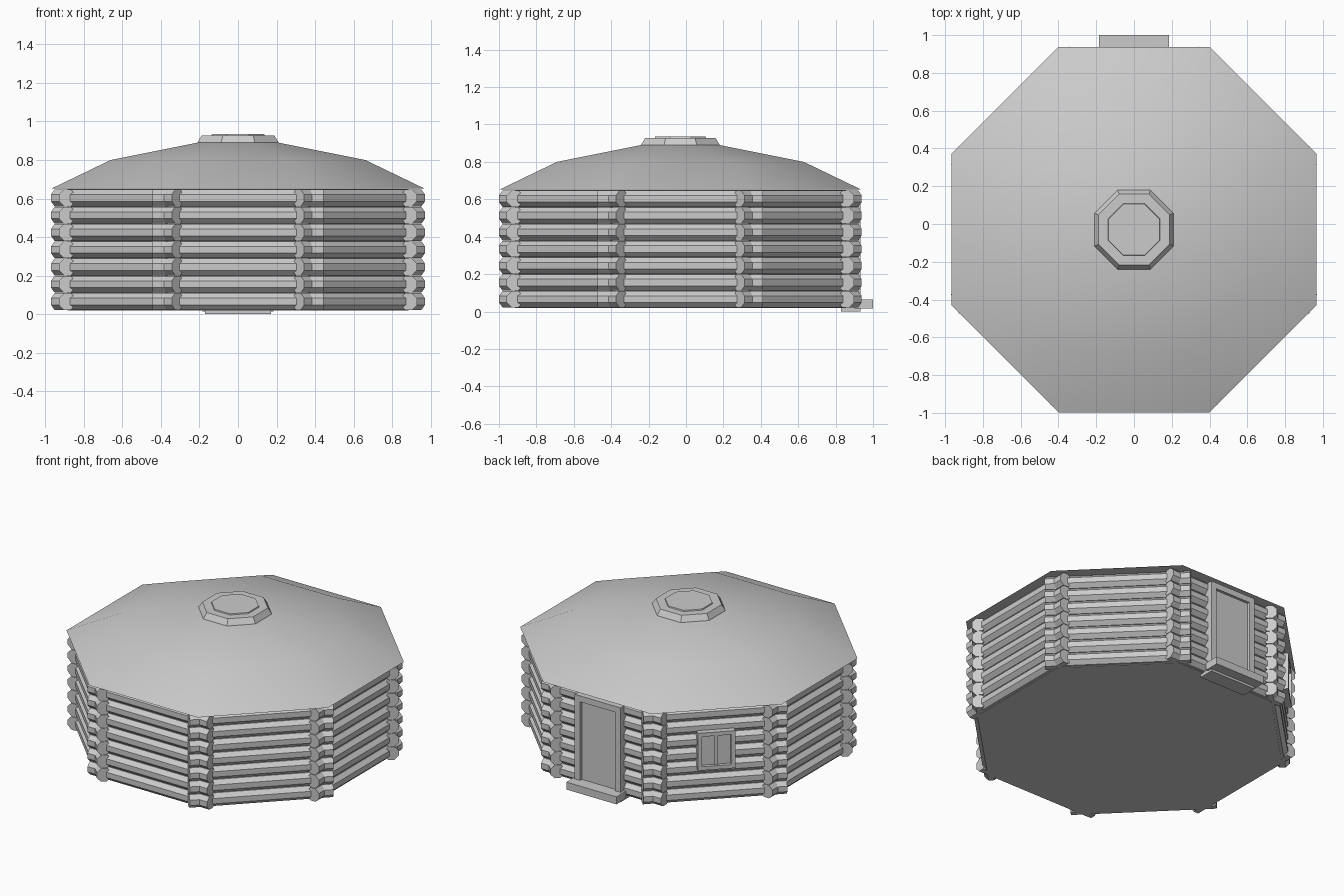
import bpy, bmesh, math
from mathutils import Matrix

if "Cube" in bpy.data.objects:
    bpy.data.objects.remove(bpy.data.objects["Cube"])

CY = -0.03                      # centre of the octagon in y
A = 0.885                       # apothem of the log centre lines
K = math.cos(math.pi / 8)


def finish(bm, name, smooth=None):
    bmesh.ops.recalc_face_normals(bm, faces=bm.faces)
    me = bpy.data.meshes.new(name)
    bm.to_mesh(me)
    bm.free()
    ob = bpy.data.objects.new(name, me)
    bpy.context.collection.objects.link(ob)
    if smooth:
        bpy.ops.object.select_all(action='DESELECT')
        ob.select_set(True)
        bpy.context.view_layer.objects.active = ob
        bpy.ops.object.shade_smooth_by_angle(angle=math.radians(smooth))
    return ob


def octagon_stack(name, profile, smooth=None):
    """Closed octagonal solid from (apothem, z) rings."""
    bm = bmesh.new()
    rings = []
    for ap, z in profile:
        rings.append([bm.verts.new((ap / K * math.cos((i + .5) * math.pi / 4),
                                    CY + ap / K * math.sin((i + .5) * math.pi / 4), z))
                      for i in range(8)])
    for lo, hi in zip(rings, rings[1:]):
        for i in range(8):
            j = (i + 1) % 8
            bm.faces.new((lo[i], lo[j], hi[j], hi[i]))
    bm.faces.new(rings[0][::-1])
    bm.faces.new(rings[-1])
    return finish(bm, name, smooth)


def wall_matrix(side):
    """Local frame of a wall: x outward, y along the wall, z up."""
    return Matrix.Translation((0, CY, 0)) @ Matrix.Rotation(side * math.pi / 4, 4, 'Z')


def wall_boxes(name, side, boxes):
    """Boxes given as (out0, out1, along0, along1, z0, z1) on one wall."""
    bm = bmesh.new()
    for x0, x1, y0, y1, z0, z1 in boxes:
        m = (wall_matrix(side)
             @ Matrix.Translation(((x0 + x1) / 2, (y0 + y1) / 2, (z0 + z1) / 2))
             @ Matrix.Diagonal((x1 - x0, y1 - y0, z1 - z0, 1)))
        bmesh.ops.create_cube(bm, size=1, matrix=m)
    return finish(bm, name)


# log walls: seven octagonal logs per side, crossing at the corners
HALF = A * math.tan(math.pi / 8) + 0.076
for side in range(8):
    bm = bmesh.new()
    for row in range(7):
        m = (wall_matrix(side) @ Matrix.Translation((A, 0, 0.066 + 0.0895 * row))
             @ Matrix.Rotation(math.pi / 2, 4, 'X')
             @ Matrix.Rotation(math.pi / 8, 4, 'Z'))
        bmesh.ops.create_cone(bm, cap_ends=True, segments=8, radius1=0.047,
                              radius2=0.047, depth=2 * HALF, matrix=m)
    finish(bm, f"log_wall_{side}")

# solid core behind the logs, with the floor underneath
octagon_stack("floor_and_core", [(0.885, 0.02), (0.885, 0.65)])

# roof with a knee, smoke-hole rim and lid
octagon_stack("roof", [(0.967, 0.652), (0.66, 0.80), (0.20, 0.892)], smooth=30)
octagon_stack("roof_rim", [(0.212, 0.885), (0.208, 0.895), (0.188, 0.928)])
octagon_stack("roof_lid", [(0.14, 0.92), (0.135, 0.935)])

# door on the back wall
wall_boxes("door_frame", 2, [(0.86, 0.963, -0.17, -0.13, 0, 0.63),
                             (0.86, 0.963, 0.13, 0.17, 0, 0.63),
                             (0.86, 0.963, -0.13, 0.13, 0.59, 0.63),
                             (0.86, 0.963, -0.13, 0.13, 0, 0.05)])
wall_boxes("door_panel", 2, [(0.86, 0.945, -0.13, 0.13, 0.05, 0.59)])
wall_boxes("door_step", 2, [(0.93, 1.03, -0.185, 0.185, 0.015, 0.065)])

# window on the back left wall
wall_boxes("window_frame", 3, [(0.87, 0.968, -0.115, -0.09, 0.25, 0.50),
                               (0.87, 0.968, 0.09, 0.115, 0.25, 0.50),
                               (0.87, 0.968, -0.09, 0.09, 0.475, 0.50),
                               (0.87, 0.968, -0.09, 0.09, 0.25, 0.275),
                               (0.87, 0.960, -0.01, 0.01, 0.275, 0.475)])
wall_boxes("window_panes", 3, [(0.87, 0.945, -0.09, 0.09, 0.275, 0.475)])
